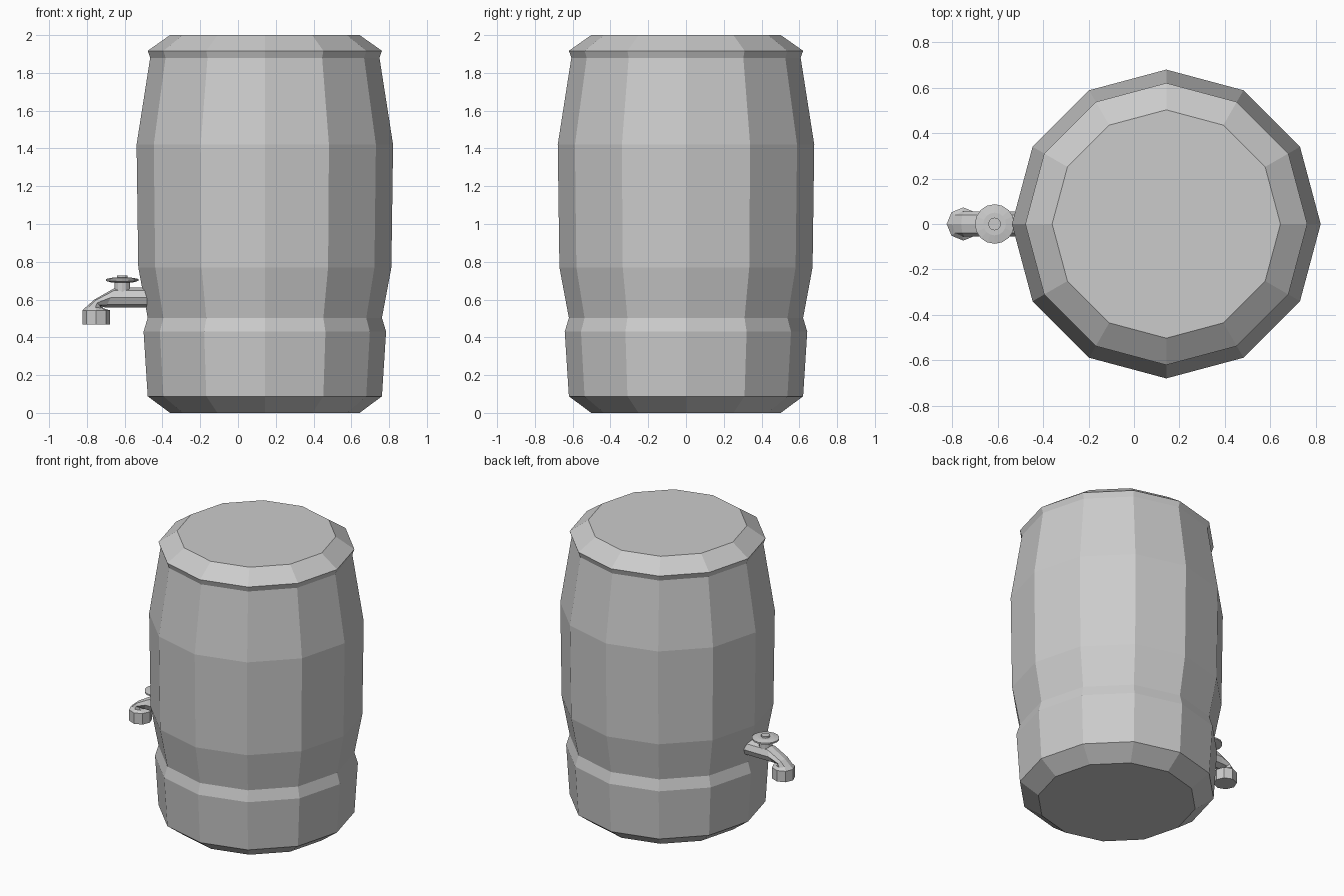
import bpy, bmesh
from math import sin, cos, pi
from mathutils import Vector

if "Cube" in bpy.data.objects:
    bpy.data.objects.remove(bpy.data.objects["Cube"])


def loft(name, rings):
    """Bridge equal-sized rings of points and cap both ends."""
    bm = bmesh.new()
    loops = [[bm.verts.new(p) for p in ring] for ring in rings]
    n = len(loops[0])
    for a, b in zip(loops, loops[1:]):
        for i in range(n):
            j = (i + 1) % n
            bm.faces.new((a[i], a[j], b[j], b[i]))
    bm.faces.new(loops[0][::-1])
    bm.faces.new(loops[-1])
    bmesh.ops.recalc_face_normals(bm, faces=bm.faces)
    mesh = bpy.data.meshes.new(name)
    bm.to_mesh(mesh)
    bm.free()
    obj = bpy.data.objects.new(name, mesh)
    bpy.context.collection.objects.link(obj)
    return obj


def lathe(name, x, profile, sides):
    """Turn an (r, z) profile about a vertical axis at x."""
    return loft(name, [[(x + r * cos(2 * pi * i / sides), r * sin(2 * pi * i / sides), z)
                        for i in range(sides)] for r, z in profile])


# Barrel body with chamfered ends, lower hoop step and upper rim
lathe("barrel", 0.142, [(0.502, 0), (0.62, 0.088), (0.642, 0.43), (0.62, 0.503),
                        (0.67, 0.77), (0.679, 1.42), (0.607, 1.88),
                        (0.62, 1.917), (0.502, 2.0)], 12)

# Tap spout: each section is outer (x, z), inner (x, z), half-width in y
sections = [((-0.47, 0.663), (-0.47, 0.557), 0.055),
            ((-0.65, 0.663), (-0.70, 0.557), 0.055),
            ((-0.76, 0.600), (-0.73, 0.566), 0.055),
            ((-0.80, 0.565), (-0.71, 0.553), 0.055),
            ((-0.824, 0.543), (-0.677, 0.543), 0.073),
            ((-0.824, 0.467), (-0.677, 0.467), 0.073)]
rings = []
for (ox, oz), (ix, iz), w in sections:
    outer, inner = Vector((ox, 0, oz)), Vector((ix, 0, iz))
    mid, half = (outer + inner) / 2, (outer - inner) / 2
    rings.append([mid + half * cos(pi * i / 4) + Vector((0, w * sin(pi * i / 4), 0))
                  for i in range(8)])
loft("tap_spout", rings)

# Tap valve: stem, dished hand wheel and centre nut
lathe("tap_stem", -0.613, [(0.042, 0.63), (0.042, 0.697)], 12)
lathe("tap_wheel", -0.613, [(0.055, 0.69), (0.087, 0.699), (0.087, 0.709), (0.05, 0.716)], 16)
lathe("tap_nut", -0.613, [(0.028, 0.705), (0.028, 0.727)], 12)
